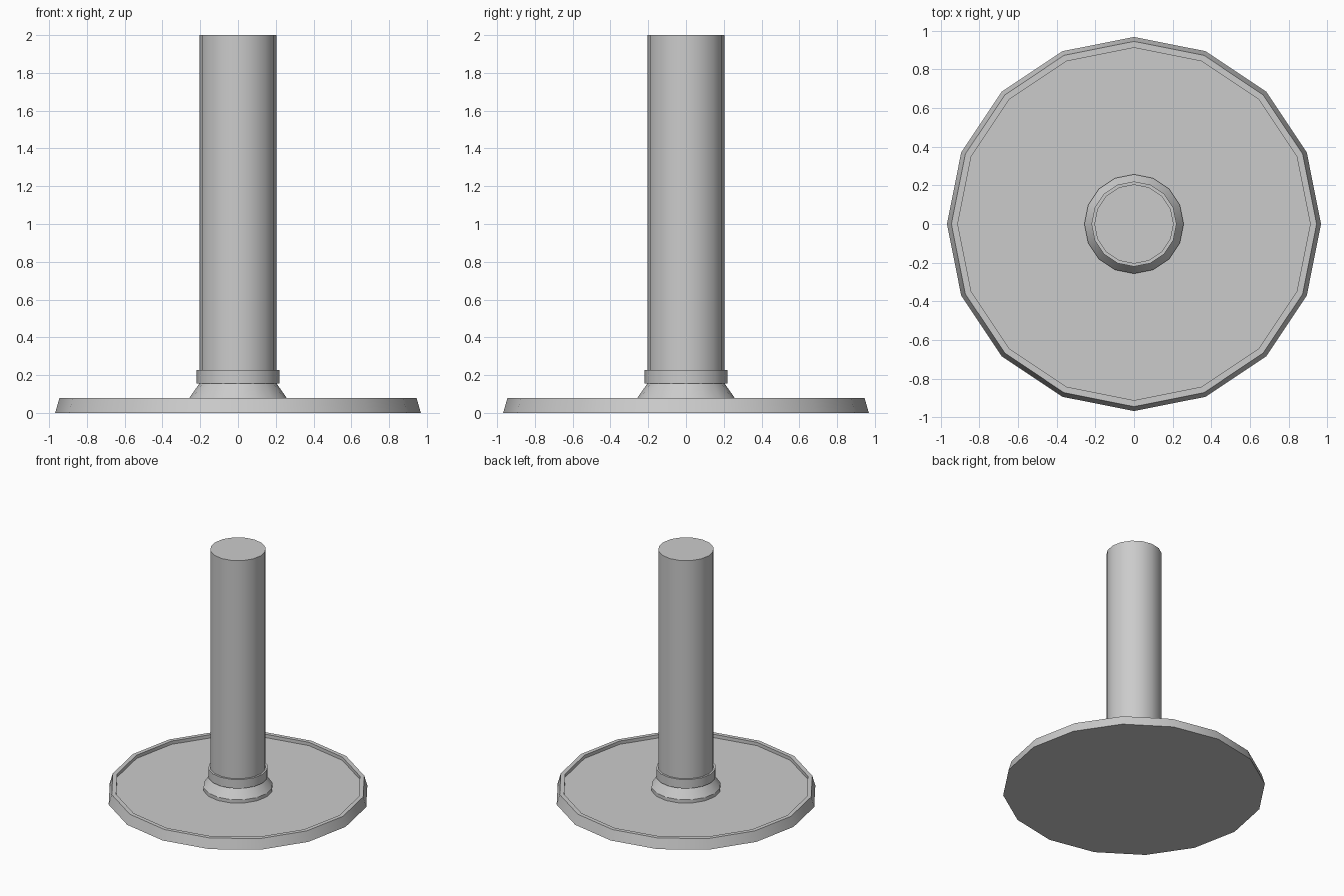
import bpy, bmesh
from math import cos, sin, tau, radians

if "Cube" in bpy.data.objects:
    bpy.data.objects.remove(bpy.data.objects["Cube"])

SIDES = 16


def lathe(name, profile):
    """Closed solid: (radius, z) profile from bottom cap to top cap."""
    bm = bmesh.new()
    rings = [[bm.verts.new((r * cos(tau * i / SIDES), r * sin(tau * i / SIDES), z))
              for i in range(SIDES)] for r, z in profile]
    for a, b in zip(rings, rings[1:]):
        for i in range(SIDES):
            j = (i + 1) % SIDES
            bm.faces.new((a[i], a[j], b[j], b[i]))
    bm.faces.new(rings[0][::-1])
    bm.faces.new(rings[-1])
    mesh = bpy.data.meshes.new(name)
    bm.to_mesh(mesh)
    bm.free()
    obj = bpy.data.objects.new(name, mesh)
    bpy.context.collection.objects.link(obj)
    # smooth around the axis, sharp at profile corners
    bpy.ops.object.select_all(action='DESELECT')
    obj.select_set(True)
    bpy.context.view_layer.objects.active = obj
    bpy.ops.object.shade_smooth_by_angle(angle=radians(30))
    return obj


# round foot with tapered edge, raised rim and shallow recessed floor
lathe("base_plate", [(0.968, 0), (0.945, 0.08), (0.912, 0.08), (0.912, 0.053)])

# flared foot of the post with a ring above it
lathe("post_collar", [(0.257, 0.053), (0.257, 0.08), (0.205, 0.155),
                      (0.22, 0.155), (0.22, 0.227)])

# upright post
lathe("post", [(0.205, 0.22), (0.205, 2.0)])
